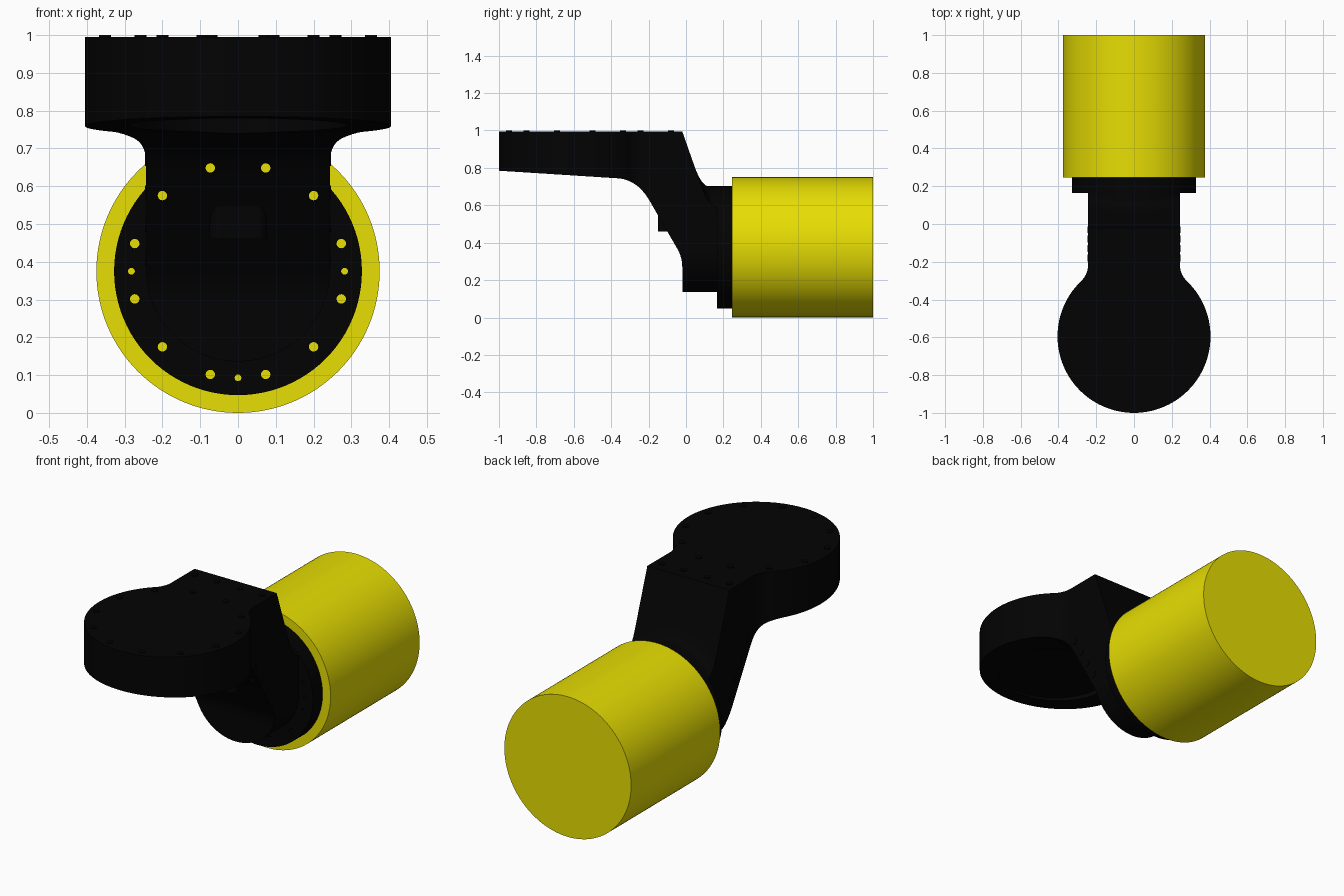
import bpy, bmesh, math
from mathutils import Matrix, Vector

if "Cube" in bpy.data.objects:
    bpy.data.objects.remove(bpy.data.objects["Cube"])


def material(name, rgb):
    m = bpy.data.materials.new(name)
    m.diffuse_color = (*rgb, 1)
    m.use_nodes = True
    m.node_tree.nodes["Principled BSDF"].inputs["Base Color"].default_value = m.diffuse_color
    return m


BLACK = material("matte_black", (0.0008, 0.0008, 0.0008))
YELLOW = material("bright_yellow", (0.82, 0.75, 0.001))
ALIGN = {'X': Matrix.Rotation(math.pi / 2, 4, 'Y'),
         'Y': Matrix.Rotation(math.pi / 2, 4, 'X'),
         'Z': Matrix.Identity(4)}


def finish(name, bm, mat):
    bmesh.ops.recalc_face_normals(bm, faces=bm.faces)
    me = bpy.data.meshes.new(name)
    bm.to_mesh(me)
    bm.free()
    me.materials.append(mat)
    ob = bpy.data.objects.new(name, me)
    bpy.context.collection.objects.link(ob)
    return ob


def cylinders(name, items, axis, mat, seg=24):
    """One object of several cylinders: (centre, radius, length)."""
    bm = bmesh.new()
    for centre, r, length in items:
        bmesh.ops.create_cone(bm, cap_ends=True, segments=seg, radius1=r, radius2=r,
                              depth=length, matrix=Matrix.Translation(centre) @ ALIGN[axis])
    return finish(name, bm, mat)


def prism(name, pts, place, lo, hi, mat):
    """Extrude a 2D outline between lo and hi; place maps (u, v, depth) to xyz."""
    bm = bmesh.new()
    f = bm.faces.new([bm.verts.new(place(u, v, lo)) for u, v in pts])
    r = bmesh.ops.extrude_face_region(bm, geom=[f])
    step = Vector(place(0, 0, hi)) - Vector(place(0, 0, lo))
    bmesh.ops.translate(bm, vec=step, verts=[v for v in r["geom"] if isinstance(v, bmesh.types.BMVert)])
    return finish(name, bm, mat)


def boolean(ob, cutter, op, keep=False):
    m = ob.modifiers.new("cut", 'BOOLEAN')
    m.operation, m.object, m.solver = op, cutter, 'EXACT'
    dg = bpy.context.evaluated_depsgraph_get()
    me = bpy.data.meshes.new_from_object(ob.evaluated_get(dg))
    ob.modifiers.clear()
    ob.data = me
    if not keep:
        bpy.data.objects.remove(cutter)


def arc(cx, cy, r, a0, a1, n):
    return [(cx + r * math.cos(math.radians(a0 + (a1 - a0) * i / n)),
             cy + r * math.sin(math.radians(a0 + (a1 - a0) * i / n))) for i in range(n + 1)]


def curve(p0, p1, p2, n=8):
    """Quadratic bend used for the fillets of the side profile."""
    return [tuple((1 - t) ** 2 * a + 2 * t * (1 - t) * b + t * t * c for a, b, c in zip(p0, p1, p2))
            for t in (i / n for i in range(n + 1))]


CZ = 0.375                      # height of the drum axis
DY, DR = -0.595, 0.405          # centre and radius of the mounting disc
NECK, FIL = 0.243, 0.12         # neck half width, plan fillet

# yellow drum
drum = cylinders("drum", [((0, 0.6235, CZ), 0.375, 0.753)], 'Y', YELLOW, 128)

# black flange against the drum
flange = cylinders("flange", [((0, 0.206, CZ), 0.328, 0.082)], 'Y', BLACK, 96)

# arm: side profile (y, z)
side = [(-1.05, 0.995), (0.246, 0.995), (0.246, 0.05), (-0.02, 0.05)]
side += curve((-0.02, 0.27), (-0.02, 0.32), (-0.045, 0.365))
side += curve((-0.195, 0.625), (-0.26, 0.735), (-0.36, 0.744), 12)
side += [(-1.05, 0.788)]
arm = prism("arm", side, lambda u, v, d: (d, u, v), -0.6, 0.6, BLACK)

# arm: plan outline, disc blending into the neck
fy = DY + math.sqrt((DR + FIL) ** 2 - (NECK + FIL) ** 2)
a = math.degrees(math.atan2(fy - DY, NECK + FIL))
half = arc(0, DY, DR, -90, a, 40) + arc(NECK + FIL, fy, FIL, 180 + a, 180, 10)[1:] + [(NECK, 0.3)]
plan = half + [(-x, y) for x, y in reversed(half[1:])]
boolean(arm, prism("plan_cutter", plan, lambda u, v, d: (u, v, d), -0.1, 1.2, BLACK), 'INTERSECT')

# arm: rounded foot seen from the front
foot = arc(0, 0.38, NECK + 0.001, 180, 360, 48)
foot += [(NECK + 0.001, 0.58), (0.6, 0.58), (0.6, 1.2), (-0.6, 1.2), (-0.6, 0.58), (-NECK - 0.001, 0.58)]
boolean(arm, prism("foot_cutter", foot, lambda u, v, d: (u, d, v), -1.2, 0.4, BLACK), 'INTERSECT')


# arm: sloping back that blends into the round flange
def back_height(x, y):
    p, c, k = 0.995 - (y + 0.02) * 2.85, CZ + math.sqrt(0.327 ** 2 - x * x), 0.11
    h = max(k - abs(p - c), 0) / k
    return max(p, c) + h * h * k / 4


def back_cutter(nx=24, ny=30):
    bm = bmesh.new()
    rows = [[bm.verts.new((-0.27 + 0.54 * i / nx, y, back_height(-0.27 + 0.54 * i / nx, y)))
             for i in range(nx + 1)] for y in (-0.05 + 0.32 * j / ny for j in range(ny + 1))]
    for r0, r1 in zip(rows, rows[1:]):
        for i in range(nx):
            bm.faces.new((r0[i], r0[i + 1], r1[i + 1], r1[i]))
    top = bmesh.ops.extrude_face_region(bm, geom=bm.faces[:])
    for v in top["geom"]:
        if isinstance(v, bmesh.types.BMVert):
            v.co.z = 1.3
    return finish("back_cutter", bm, BLACK)


boolean(arm, back_cutter(), 'DIFFERENCE')

# shallow recess under the disc
boolean(arm, cylinders("recess_cutter", [((0, DY - 0.03, 0.69), 0.29, 0.20)], 'Z', BLACK, 64), 'DIFFERENCE')

# bolt holes through flange and arm, showing the drum behind
holes = []
for i in range(12):
    t = math.radians(15 + 30 * i)
    holes.append(((0.283 * math.cos(t), -0.1, CZ + 0.283 * math.sin(t)), 0.0125, 0.8))
for deg in (0, 180, 270):
    t = math.radians(deg)
    holes.append(((0.282 * math.cos(t), -0.1, CZ + 0.282 * math.sin(t)), 0.009, 0.8))
drill = cylinders("drill", holes, 'Y', BLACK, 20)
boolean(flange, drill, 'DIFFERENCE', keep=True)
boolean(arm, drill, 'DIFFERENCE')

# front rib with softened vertical edges
rib_half = arc(0.05, -0.125, 0.025, 270, 360, 6) + [(0.075, 0.0)]
rib_plan = rib_half + [(-x, y) for x, y in reversed(rib_half)]
rib = prism("front_rib", rib_plan, lambda u, v, d: (u, v, d), 0.46, 0.60, BLACK)

# low screw heads on the top face
tops = [((0.365 * math.cos(math.radians(15 + 30 * i)), DY + 0.365 * math.sin(math.radians(15 + 30 * i)), 0.995),
         0.016, 0.01) for i in range(12)]
tops += [((x, -0.08, 0.995), 0.016, 0.01) for x in (-0.2, -0.07, 0.07, 0.2)]
top_screws = cylinders("top_screws", tops, 'Z', BLACK, 16)

# screw heads along the sloping side edges
sides = [((s * NECK, -0.05 - 0.05 * i + 0.02, 0.41 + 0.087 * i), 0.018, 0.007)
         for s in (-1, 1) for i in range(4)]
side_screws = cylinders("side_screws", sides, 'X', BLACK, 16)

# smooth shading with crisp edges
bpy.ops.object.select_all(action='DESELECT')
for ob in (drum, flange, arm, rib, top_screws, side_screws):
    ob.select_set(True)
bpy.context.view_layer.objects.active = drum
bpy.ops.object.shade_smooth_by_angle(angle=math.radians(30))
